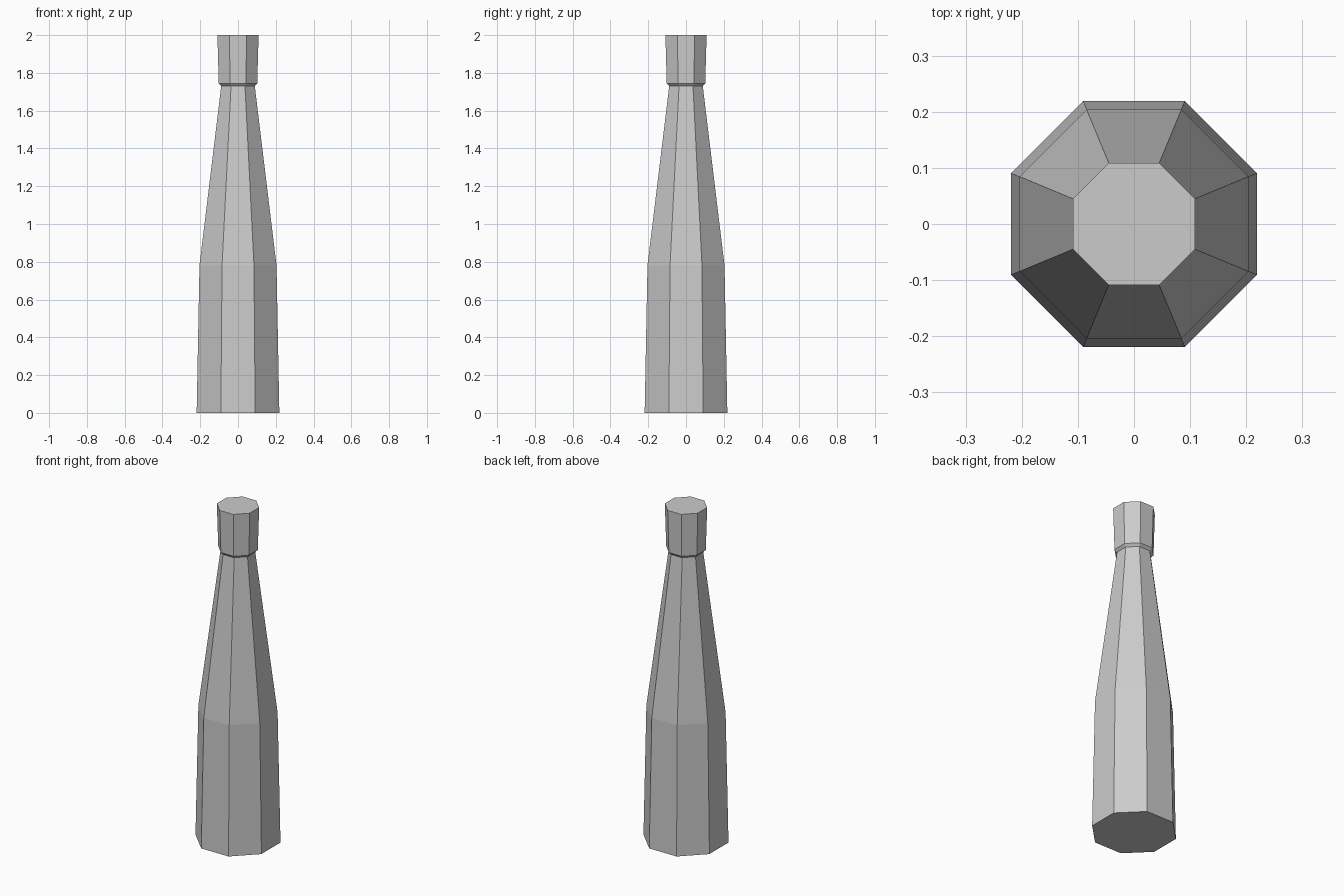
import bpy
import bmesh
from math import cos, sin, pi

cube = bpy.data.objects.get("Cube")
if cube:
    bpy.data.objects.remove(cube, do_unlink=True)

SIDES = 8

grey = bpy.data.materials.new("plain grey")
grey.use_nodes = True
colour = (0.6, 0.6, 0.6, 1)
grey.diffuse_color = colour
grey.node_tree.nodes["Principled BSDF"].inputs["Base Color"].default_value = colour


def lathe(name, profile):
    """Closed octagonal solid from (flat-to-centre distance, height) pairs."""
    bm = bmesh.new()
    rings = []
    for apothem, z in profile:
        r = apothem / cos(pi / SIDES)
        angles = [(i + 0.5) * 2 * pi / SIDES for i in range(SIDES)]
        rings.append([bm.verts.new((r * cos(a), r * sin(a), z)) for a in angles])
    for low, high in zip(rings, rings[1:]):
        for i in range(SIDES):
            j = (i + 1) % SIDES
            bm.faces.new((low[i], low[j], high[j], high[i]))
    bm.faces.new(rings[0][::-1])
    bm.faces.new(rings[-1])
    mesh = bpy.data.meshes.new(name)
    bm.to_mesh(mesh)
    bm.free()
    mesh.materials.append(grey)
    obj = bpy.data.objects.new(name, mesh)
    bpy.context.collection.objects.link(obj)


# Body, tapering neck and flared cap as one continuous surface
lathe("bottle", [(0.219, 0), (0.204, 0.78), (0.089, 1.73),
                 (0.102, 1.745), (0.109, 2)])
